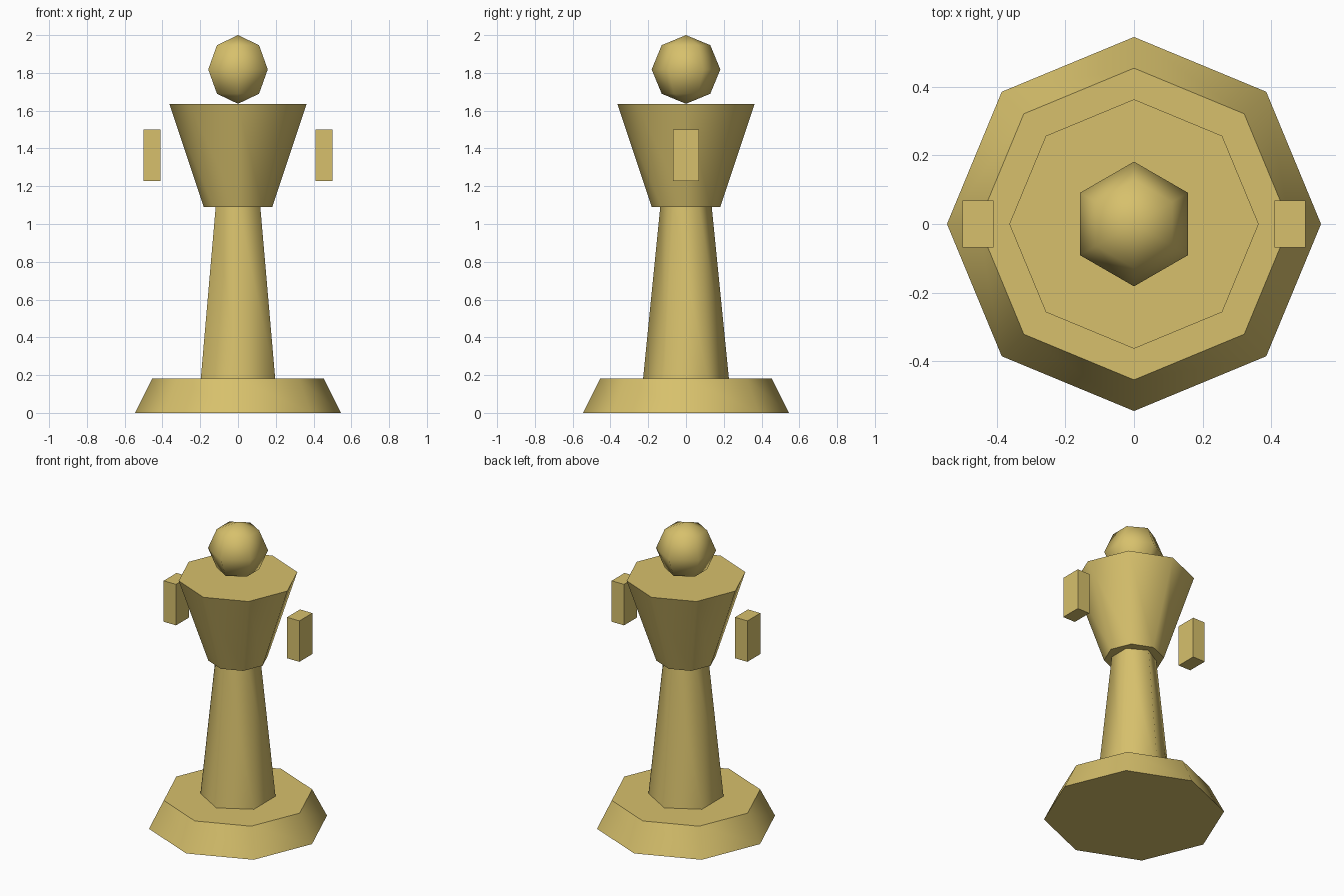
import bpy

if "Cube" in bpy.data.objects:
    bpy.data.objects.remove(bpy.data.objects["Cube"])

U = 1 / 11  # grid unit: the figure is 22 units tall

gold = bpy.data.materials.new("old_gold")
gold.diffuse_color = (0.68, 0.53, 0.15, 1)
gold.use_nodes = True
gold.node_tree.nodes["Principled BSDF"].inputs["Base Color"].default_value = gold.diffuse_color


def finish(name):
    obj = bpy.context.object
    obj.name = name
    obj.data.materials.append(gold)
    return obj


def taper(name, sides, r_bottom, r_top, z_bottom, z_top):
    """Tapered prism with smooth sides and flat caps."""
    bpy.ops.mesh.primitive_cone_add(
        vertices=sides, radius1=r_bottom * U, radius2=r_top * U,
        depth=(z_top - z_bottom) * U, location=(0, 0, (z_bottom + z_top) / 2 * U))
    obj = finish(name)
    for face in obj.data.polygons:
        face.use_smooth = len(face.vertices) == 4
    return obj


# Plinth, stem and flared torso
taper("base", 8, 6, 5, 0, 2)
taper("stem", 6, 2.5, 1.5, 2, 12)
taper("torso", 8, 2, 4, 12, 18)

# Head
bpy.ops.mesh.primitive_uv_sphere_add(
    segments=6, ring_count=4, radius=2 * U, location=(0, 0, 20 * U))
finish("head")
bpy.ops.object.shade_smooth()

# Floating arms on both sides
for side, label in ((-1, "left"), (1, "right")):
    bpy.ops.mesh.primitive_cube_add(size=1, location=(side * 5 * U, 0, 15 * U))
    arm = finish(f"arm_{label}")
    arm.scale = (U, 1.5 * U, 3 * U)
